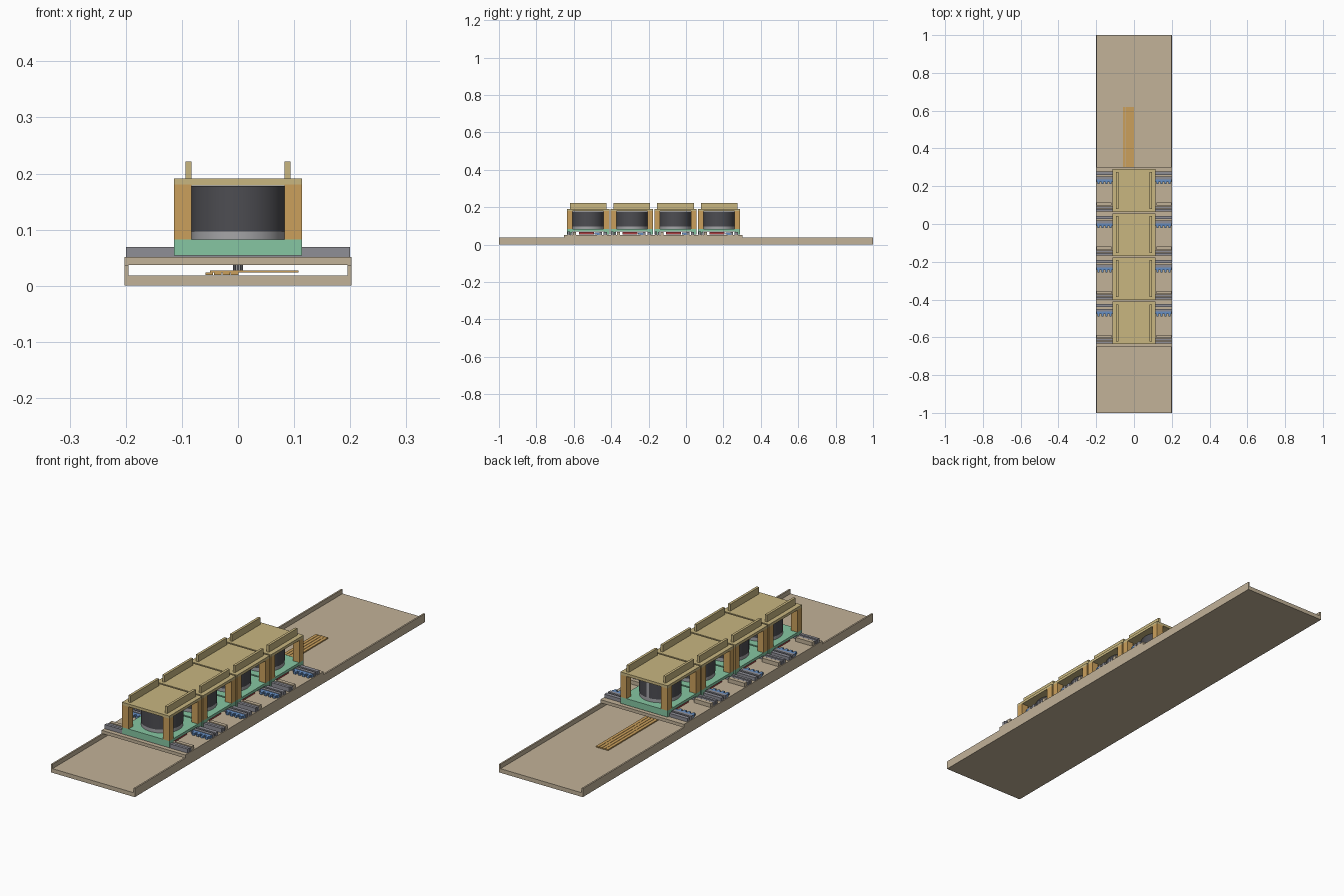
import bpy, bmesh
from mathutils import Matrix

if "Cube" in bpy.data.objects:
    bpy.data.objects.remove(bpy.data.objects["Cube"])


def material(name, r, g, b):
    m = bpy.data.materials.new(name)
    lin = [((c / 255 + 0.055) / 1.055) ** 2.4 for c in (r, g, b)]
    m.diffuse_color = (*lin, 1)
    m.use_nodes = True
    m.node_tree.nodes["Principled BSDF"].inputs["Base Color"].default_value = m.diffuse_color
    return m


TAN = material("tan", 194, 178, 152)
SAND = material("sand", 200, 182, 128)
ORANGE = material("orange", 203, 160, 92)
GREEN = material("green", 134, 198, 162)
DARK = material("dark grey", 77, 77, 82)
GREY = material("grey", 142, 142, 150)
SILVER = material("silver", 165, 165, 168)
BLUE = material("blue", 104, 144, 196)
RED = material("red", 176, 66, 70)


def finish(name, bm, mat):
    me = bpy.data.meshes.new(name)
    bm.to_mesh(me)
    bm.free()
    me.materials.append(mat)
    ob = bpy.data.objects.new(name, me)
    bpy.context.collection.objects.link(ob)
    return ob


def boxes(name, mat, spans):
    """One object from boxes given as (x0, x1, y0, y1, z0, z1)."""
    bm = bmesh.new()
    for x0, x1, y0, y1, z0, z1 in spans:
        mtx = Matrix.Translation(((x0 + x1) / 2, (y0 + y1) / 2, (z0 + z1) / 2))
        mtx = mtx @ Matrix.Diagonal((x1 - x0, y1 - y0, z1 - z0, 1))
        bmesh.ops.create_cube(bm, size=1, matrix=mtx)
    return finish(name, bm, mat)


def both(x0, x1, *rest):
    """The same box on the right and the left."""
    return [(x0, x1, *rest), (-x1, -x0, *rest)]


def cylinder(name, mat, r, y, z0, z1):
    bm = bmesh.new()
    bmesh.ops.create_cone(bm, cap_ends=True, segments=48, radius1=r, radius2=r,
                          depth=z1 - z0,
                          matrix=Matrix.Translation((0, y, (z0 + z1) / 2)))
    for f in bm.faces:
        f.smooth = abs(f.normal.z) < 0.5
    for e in bm.edges:
        e.smooth = all(f.smooth for f in e.link_faces)
    return finish(name, bm, mat)


# Long tray with low side walls, and the raised deck over its middle
boxes("tray_floor", TAN, [(-0.202, 0.202, -1, 1, 0, 0.018)])
boxes("tray_walls", TAN, both(0.195, 0.202, -1, 1, 0.018, 0.037))
boxes("deck", TAN, [(-0.202, 0.202, -0.652, 0.302, 0.037, 0.051)])

# Conductor strips running out from under the deck, joined to a hidden board
boxes("conductor_strips", ORANGE,
      [(-0.058 + i * 0.015, -0.0445 + i * 0.015, -0.5, 0.62, 0.019, 0.024)
       for i in range(4)])
boxes("hidden_board", ORANGE, [(-0.05, 0.108, -0.5, 0.2, 0.024, 0.027)])
boxes("contact_pins", DARK,
      [(x - 0.0025, x + 0.0025, -0.5, -0.49, 0.027, 0.037) for x in (-0.006, 0, 0.006)])

# Four identical modules in a row
for i in range(4):
    c = -0.523 + i * 0.2333
    n = f"_{i + 1}"
    # Cross rails under the module
    boxes("cross_rails" + n, GREY,
          [(-0.2, 0.2, c + a, c + b, 0.051, z) for a, b, z in
           ((0.083, 0.1, 0.066), (0.06, 0.074, 0.066),
            (-0.094, -0.084, 0.066), (-0.11, -0.098, 0.069))])
    boxes("end_stops" + n, TAN, both(0.118, 0.198, c - 0.08, c - 0.064, 0.051, 0.068))
    # Toothed contact combs on both sides
    comb = both(0.11, 0.198, c + 0.046, c + 0.06, 0.052, 0.064)
    for t in range(4):
        x = 0.12 + t * 0.021
        comb += both(x, x + 0.011, c + 0.034, c + 0.046, 0.054, 0.064)
    boxes("contact_comb" + n, BLUE, comb)
    # Carrier base with feet at both ends, and a core beneath
    boxes("carrier_base" + n, GREEN,
          [(-0.114, 0.114, c - 0.113, c + 0.113, 0.07, 0.082),
           (-0.114, 0.114, c - 0.113, c - 0.085, 0.054, 0.07),
           (-0.114, 0.114, c + 0.085, c + 0.113, 0.054, 0.07)])
    boxes("core_block" + n, RED, [(-0.1, 0.1, c - 0.05, c + 0.03, 0.053, 0.068)])
    # Drum on its collar, with a seam strip at the back
    cylinder("drum_collar" + n, SILVER, 0.083, c, 0.082, 0.097)
    cylinder("drum" + n, DARK, 0.084, c, 0.097, 0.178)
    boxes("drum_seam" + n, SILVER, [(-0.005, 0.005, c + 0.08, c + 0.0865, 0.097, 0.178)])
    # Corner posts, roof and grip ridges
    boxes("corner_posts" + n, ORANGE,
          both(0.083, 0.114, c - 0.113, c - 0.083, 0.082, 0.18)
          + both(0.083, 0.114, c + 0.083, c + 0.113, 0.082, 0.18))
    boxes("roof" + n, SAND, [(-0.114, 0.114, c - 0.113, c + 0.113, 0.179, 0.191)])
    boxes("roof_ridges" + n, SAND, both(0.083, 0.094, c - 0.098, c + 0.098, 0.191, 0.221))
